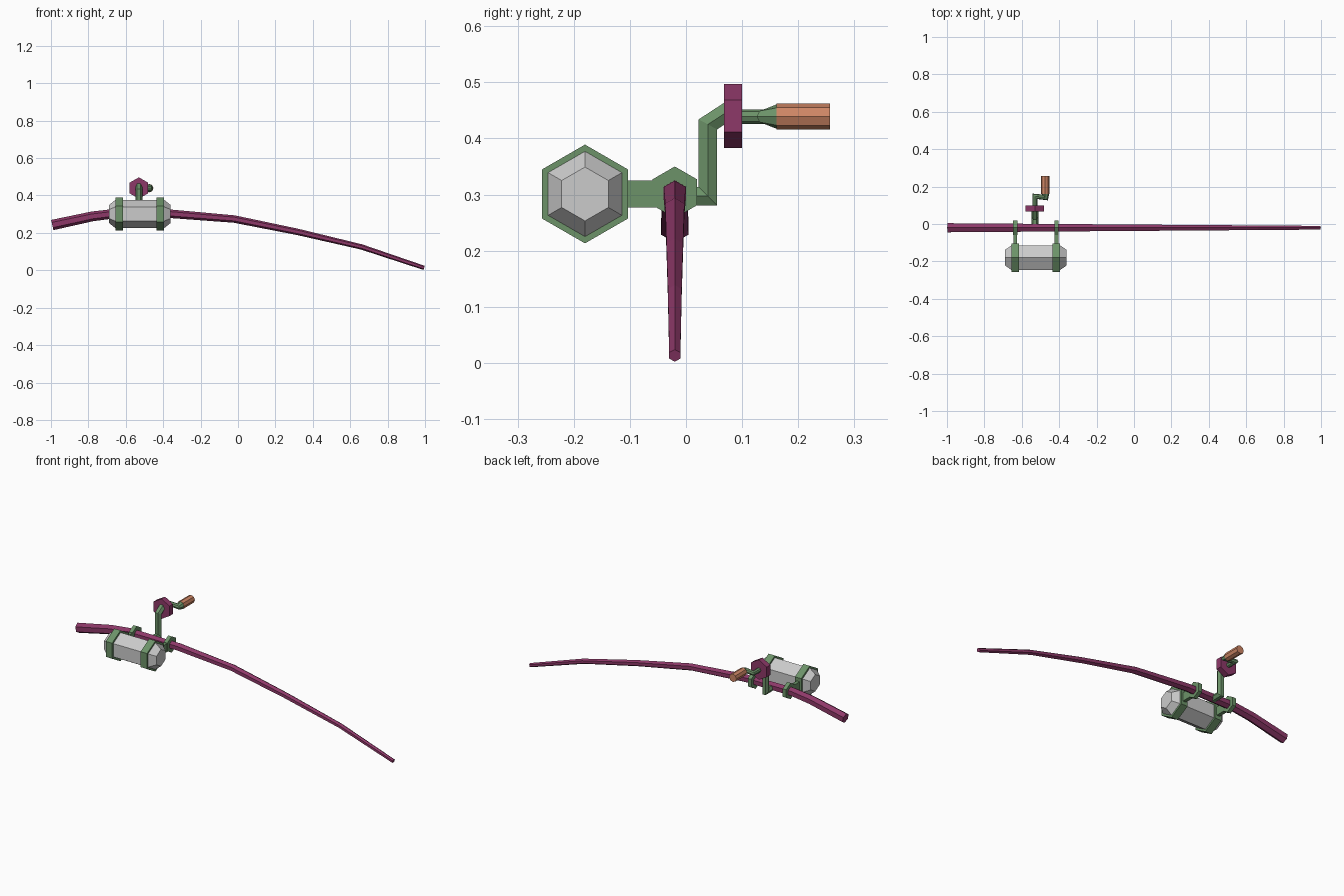
import bpy, bmesh, math
from mathutils import Vector

if "Cube" in bpy.data.objects:
    bpy.data.objects.remove(bpy.data.objects["Cube"])

def material(name, rgb):
    m = bpy.data.materials.new(name)
    m.diffuse_color = (*rgb, 1)
    m.use_nodes = True
    m.node_tree.nodes["Principled BSDF"].inputs["Base Color"].default_value = m.diffuse_color
    return m

PLUM = material("plum", (0.27, 0.04, 0.14))
GREEN = material("green", (0.15, 0.29, 0.14))
TAN = material("tan", (0.62, 0.24, 0.13))

def sweep(name, path, radii, sides, vertex_dir, mat=None):
    """Mitred tube along a path; vertex_dir is where the first section vertex points."""
    pts = [Vector(p) for p in path]
    dirs = [(b - a).normalized() for a, b in zip(pts, pts[1:])]
    u = Vector(vertex_dir)
    u = (u - dirs[0] * u.dot(dirs[0])).normalized()
    v = dirs[0].cross(u)
    offs = [u * math.cos(2 * math.pi * k / sides) + v * math.sin(2 * math.pi * k / sides)
            for k in range(sides)]
    bm = bmesh.new()
    rings = []
    for i, p in enumerate(pts):
        if i:
            d = dirs[i - 1]
            n = (d + dirs[i]) if i < len(dirs) else d
            offs = [o - d * (o.dot(n) / d.dot(n)) for o in offs]
        rings.append([bm.verts.new(p + o * radii[i]) for o in offs])
    for a, b in zip(rings, rings[1:]):
        for k in range(sides):
            j = (k + 1) % sides
            bm.faces.new((a[k], a[j], b[j], b[k]))
    bm.faces.new(rings[0][::-1])
    bm.faces.new(rings[-1])
    bmesh.ops.recalc_face_normals(bm, faces=bm.faces)
    me = bpy.data.meshes.new(name)
    bm.to_mesh(me)
    bm.free()
    ob = bpy.data.objects.new(name, me)
    bpy.context.collection.objects.link(ob)
    if mat:
        me.materials.append(mat)
    return ob

def box(name, lo, hi, mat):
    bpy.ops.mesh.primitive_cube_add(size=1, location=[(a + b) / 2 for a, b in zip(lo, hi)])
    ob = bpy.context.object
    ob.name = name
    ob.scale = [b - a for a, b in zip(lo, hi)]
    ob.data.materials.append(mat)

UP, SIDE = (0, 0, 1), (1, 0, 0)

# Curved tapering pole
arc = [(-0.993, 0.242), (-0.78, 0.288), (-0.66, 0.303), (-0.36, 0.302), (-0.02, 0.274),
       (0.32, 0.205), (0.66, 0.125), (0.995, 0.013)]
sweep("pole", [(x, -0.02, z) for x, z in arc],
      [0.028 - 0.0083 * (x + 1) for x, z in arc], 6, UP, PLUM)

# Hexagonal tank with chamfered ends
sweep("tank", [(x, -0.18, 0.301) for x in (-0.69, -0.655, -0.395, -0.36)],
      [0.048, 0.076, 0.076, 0.048], 6, UP)

# Tank bands, struts and pole clamps
for side, x in (("left", -0.635), ("right", -0.415)):
    sweep(side + "_band", [(x - 0.02, -0.18, 0.301), (x + 0.02, -0.18, 0.301)],
          [0.088] * 2, 6, UP, GREEN)
    box(side + "_strut", (x - 0.01, -0.12, 0.277), (x + 0.01, -0.045, 0.325), GREEN)
    sweep(side + "_clamp", [(x - 0.011, -0.02, 0.304), (x + 0.011, -0.02, 0.304)],
          [0.046] * 2, 6, UP, GREEN)

# Bent stem rising from the pole to the wheel
sweep("stem", [(-0.53, -0.02, 0.297), (-0.53, 0.039, 0.297), (-0.53, 0.039, 0.425),
               (-0.53, 0.085, 0.455)], [0.019] * 4, 6, SIDE, GREEN)

# Wheel
sweep("wheel", [(-0.53, 0.068, 0.44), (-0.53, 0.1, 0.44)], [0.057] * 2, 6, UP, PLUM)

# Crank arm and grip
sweep("crank_arm", [(-0.53, 0.09, 0.439), (-0.53, 0.148, 0.439), (-0.475, 0.142, 0.439),
                    (-0.475, 0.162, 0.439)], [0.013, 0.013, 0.014, 0.022], 8, SIDE, GREEN)
sweep("grip", [(-0.475, 0.161, 0.439), (-0.475, 0.257, 0.439)], [0.023] * 2, 8, SIDE, TAN)
